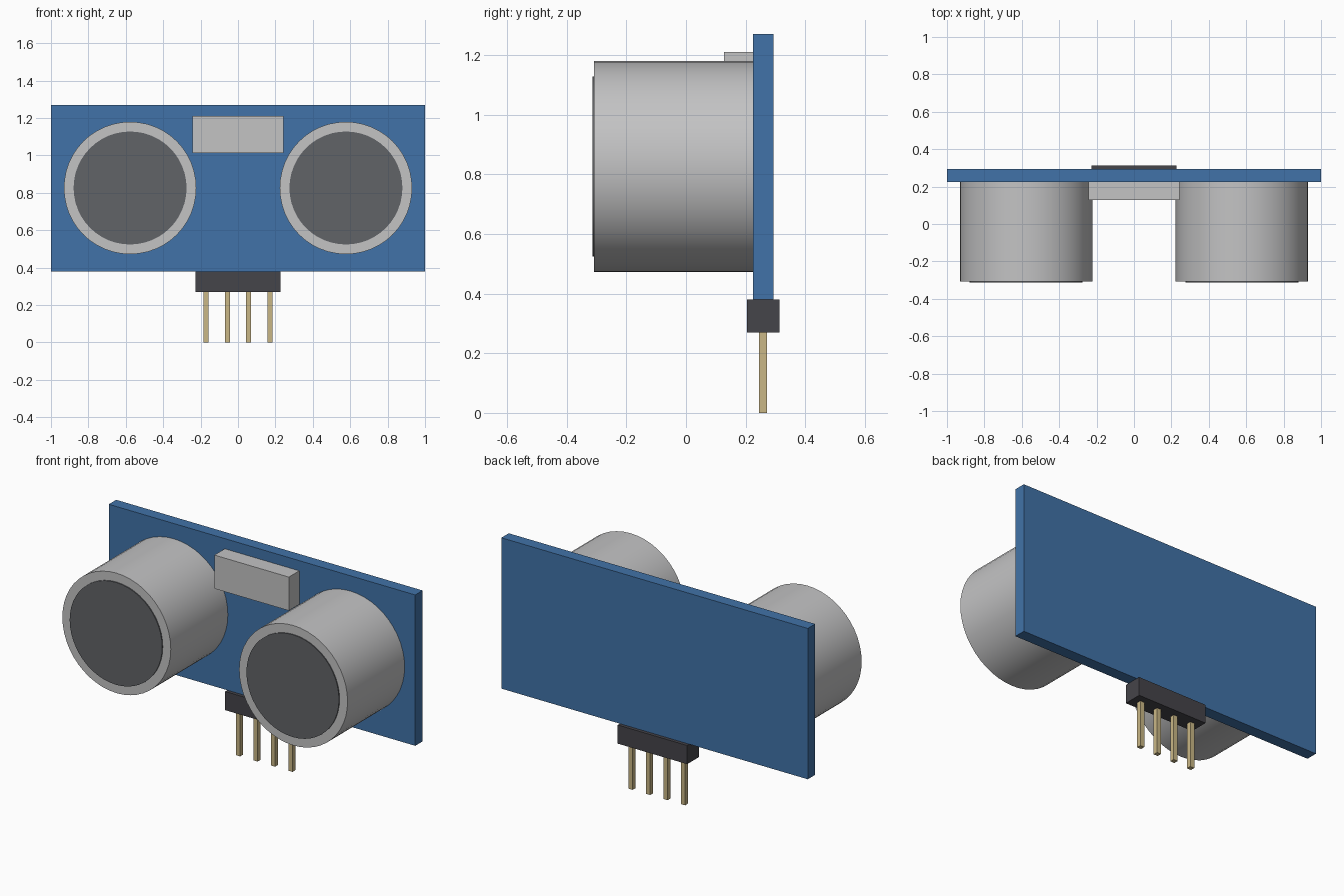
import bpy
import math

if "Cube" in bpy.data.objects:
    bpy.data.objects.remove(bpy.data.objects["Cube"])


def material(name, r, g, b):
    m = bpy.data.materials.new(name)
    m.diffuse_color = (r, g, b, 1)
    m.use_nodes = True
    m.node_tree.nodes["Principled BSDF"].inputs["Base Color"].default_value = m.diffuse_color
    return m


BLUE = material("board blue", 0.053, 0.171, 0.392)
SILVER = material("silver metal", 0.546, 0.546, 0.552)
GREY = material("mesh grey", 0.120, 0.125, 0.135)
BLACK = material("header black", 0.060, 0.058, 0.068)
GOLD = material("pin gold", 0.590, 0.475, 0.240)


def box(name, x, y, z, mat):
    """Box from (min, max) ranges on each axis."""
    bpy.ops.mesh.primitive_cube_add(size=1, location=[sum(r) / 2 for r in (x, y, z)])
    ob = bpy.context.object
    ob.name = name
    ob.scale = [r[1] - r[0] for r in (x, y, z)]
    bpy.ops.object.transform_apply(location=False, rotation=False, scale=True)
    ob.data.materials.append(mat)


def barrel(name, x, z, radius, y0, y1, mat):
    """Smooth cylinder lying along y."""
    bpy.ops.mesh.primitive_cylinder_add(vertices=48, radius=radius, depth=y1 - y0,
                                        location=(x, (y0 + y1) / 2, z),
                                        rotation=(math.pi / 2, 0, 0))
    ob = bpy.context.object
    ob.name = name
    ob.data.materials.append(mat)
    bpy.ops.object.shade_smooth_by_angle(angle=math.radians(30))


# Circuit board
box("circuit_board", (-1, 1), (0.224, 0.293), (0.38, 1.27), BLUE)

# Two transducers: metal can with a thin mesh disc on the front
for side, x in (("left", -0.577), ("right", 0.577)):
    barrel(side + "_transducer_can", x, 0.826, 0.354, -0.308, 0.224, SILVER)
    barrel(side + "_mesh_disc", x, 0.826, 0.302, -0.314, -0.306, GREY)

# Crystal can between the transducers
box("crystal_can", (-0.243, 0.243), (0.127, 0.224), (1.012, 1.21), SILVER)

# Pin header and its four pins
box("pin_header", (-0.227, 0.227), (0.204, 0.313), (0.27, 0.38), BLACK)
for i in range(4):
    x = (i - 1.5) * 0.114
    box(f"pin_{i + 1}", (x - 0.0135, x + 0.0135), (0.245, 0.272), (0, 0.275), GOLD)
